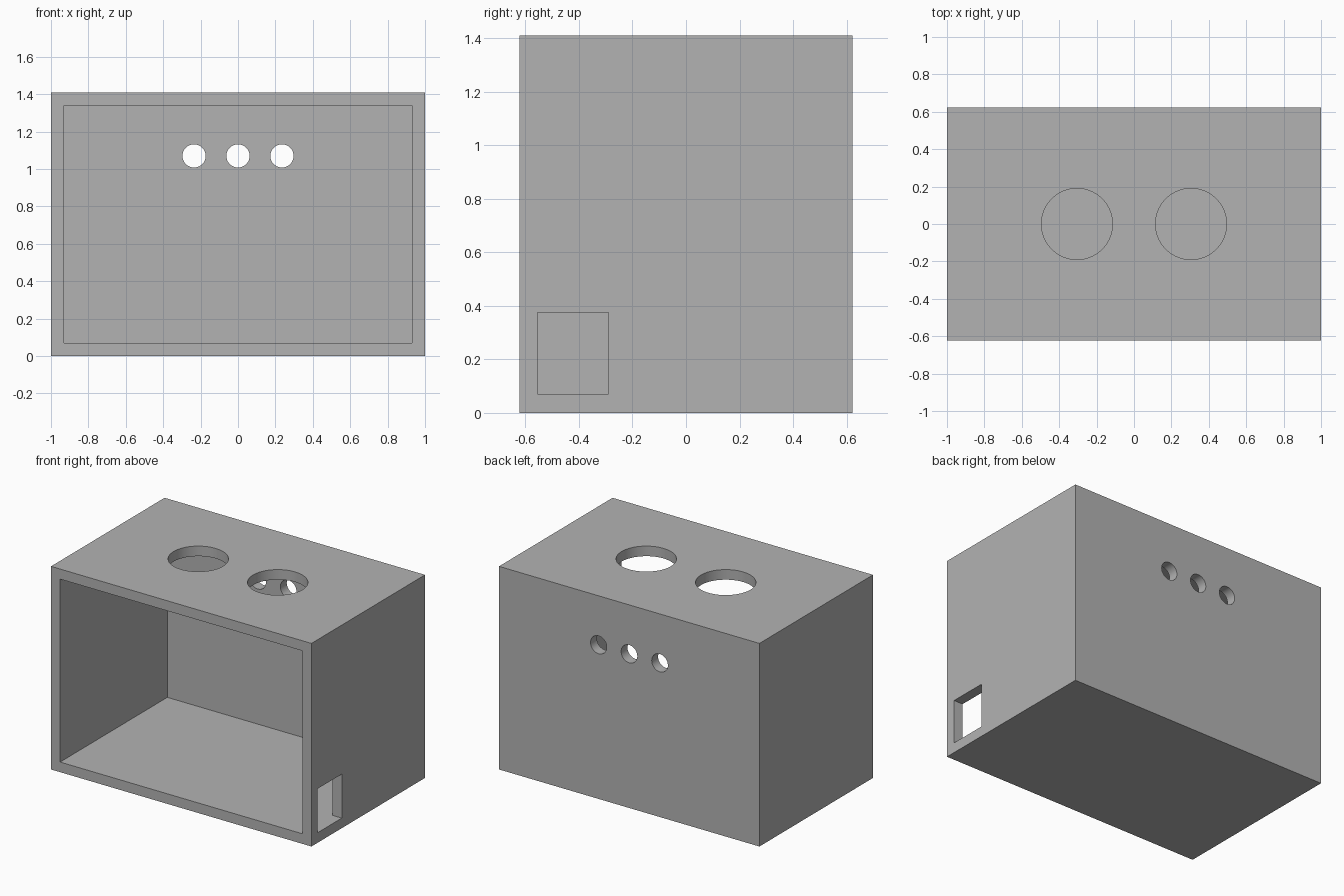
import bpy
import math

cube = bpy.data.objects.get("Cube")
if cube:
    bpy.data.objects.remove(cube, do_unlink=True)

# Overall size and wall thickness
W, D, H, T = 2.0, 1.246, 1.41, 0.07

# Material
grey = bpy.data.materials.new("plain_grey")
grey.use_nodes = True
colour = (0.45, 0.45, 0.45, 1.0)
grey.diffuse_color = colour
grey.node_tree.nodes["Principled BSDF"].inputs["Base Color"].default_value = colour


def box(name, low, high):
    centre = [(a + b) / 2 for a, b in zip(low, high)]
    bpy.ops.mesh.primitive_cube_add(size=1, location=centre)
    obj = bpy.context.object
    obj.name = name
    obj.scale = [b - a for a, b in zip(low, high)]
    bpy.ops.object.transform_apply(location=True, rotation=True, scale=True)
    return obj


def drill(name, radius, depth, centre, tilt=0.0):
    bpy.ops.mesh.primitive_cylinder_add(
        vertices=64, radius=radius, depth=depth, location=centre, rotation=(tilt, 0, 0))
    obj = bpy.context.object
    obj.name = name
    return obj


# Outer housing
housing = box("housing", (-W / 2, -D / 2, 0), (W / 2, D / 2, H))
housing.data.materials.append(grey)

# Open-front cavity and the cable slot low on the left side wall
cutters = [
    box("cavity_cutter", (-W / 2 + T, -D, T), (W / 2 - T, D / 2 - T, H - T)),
    box("side_slot_cutter", (W / 2 - 2 * T, -0.555, T), (W / 2 + T, -0.29, 0.375)),
]

# Two large round openings in the top
for x in (-0.305, 0.305):
    cutters.append(drill("top_hole_cutter", 0.19, 0.3, (x, 0, H)))

# Three small holes through the back wall
for x in (-0.235, 0, 0.235):
    cutters.append(drill("back_hole_cutter", 0.062, 0.3, (x, D / 2, 1.07), math.pi / 2))

# Cut each opening in turn, then discard its cutter
bpy.ops.object.select_all(action="DESELECT")
housing.select_set(True)
bpy.context.view_layer.objects.active = housing
for cutter in cutters:
    cutter.hide_render = True
    cut = housing.modifiers.new("opening", "BOOLEAN")
    cut.operation = "DIFFERENCE"
    cut.solver = "EXACT"
    cut.object = cutter
    bpy.ops.object.modifier_apply(modifier=cut.name)
    bpy.data.objects.remove(cutter, do_unlink=True)

bpy.ops.object.shade_smooth_by_angle(angle=math.radians(30))
